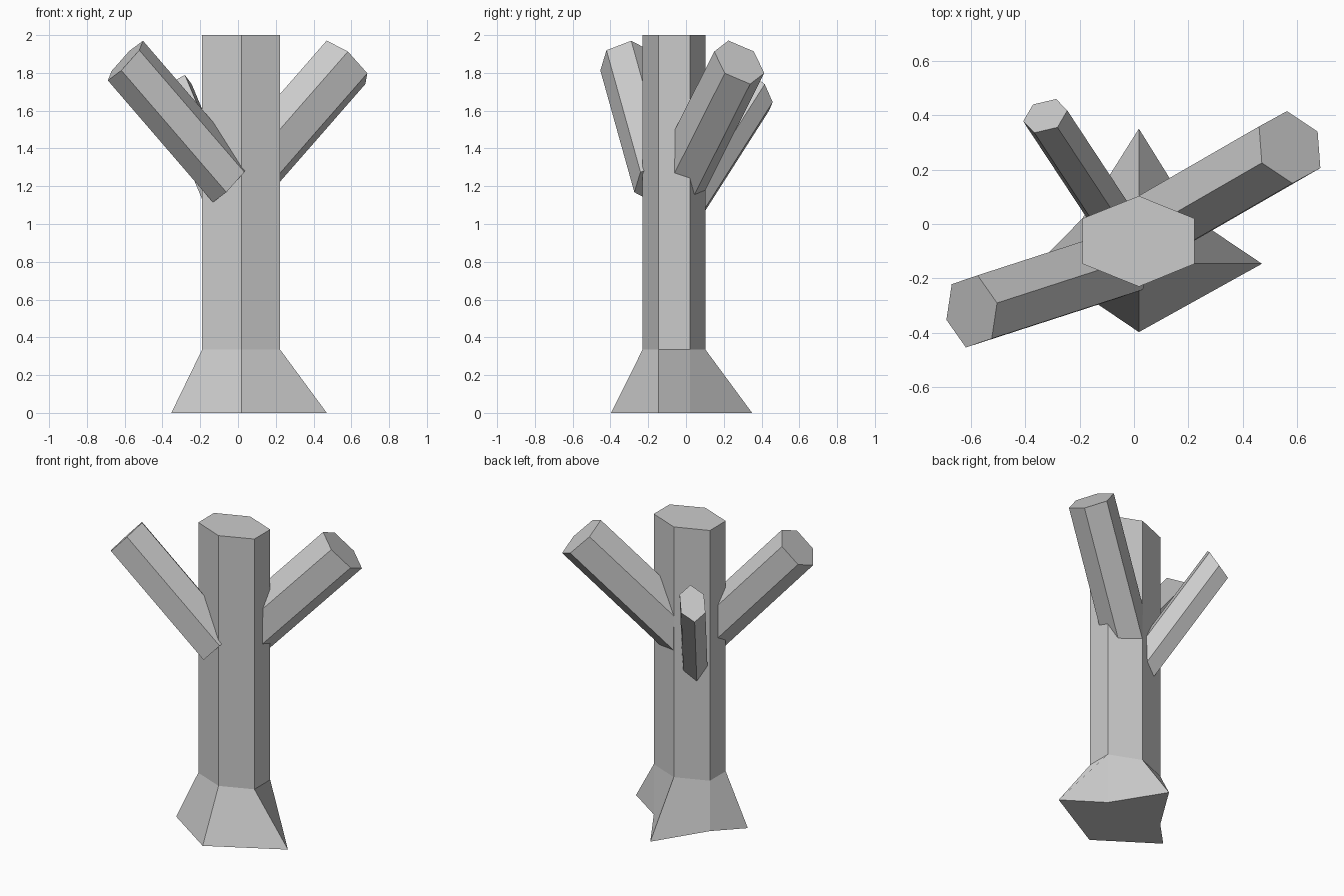
import bpy
from mathutils import Vector as V

if "Cube" in bpy.data.objects:
    bpy.data.objects.remove(bpy.data.objects["Cube"])


def loft(name, rings):
    """Skin a stack of equal-length rings and cap both ends."""
    n = len(rings[0])
    verts = [tuple(p) for r in rings for p in r]
    faces = [tuple(reversed(range(n)))]
    for k in range(len(rings) - 1):
        for i in range(n):
            a, b = k * n + i, k * n + (i + 1) % n
            faces.append((a, b, b + n, a + n))
    faces.append(tuple(range(len(verts) - n, len(verts))))
    me = bpy.data.meshes.new(name)
    me.from_pydata(verts, [], faces)
    me.update()
    ob = bpy.data.objects.new(name, me)
    bpy.context.collection.objects.link(ob)

    # outward normals
    import bmesh
    bm = bmesh.new()
    bm.from_mesh(me)
    bmesh.ops.recalc_face_normals(bm, faces=bm.faces)
    bm.to_mesh(me)
    bm.free()
    return ob


def branch(name, tip, travel, a, b, c):
    """Six-sided branch: three neighbouring rim offsets, mirrored through the axis."""
    rim = [V(a), V(b), V(c), -V(a), -V(b), -V(c)]
    loft(name, [[V(tip) + V(travel) + o for o in rim], [V(tip) + o for o in rim]])


# trunk with flared roots at the base
hexagon = [(0.018, 0.103), (-0.19, 0.02), (-0.19, -0.146),
           (0.018, -0.23), (0.223, -0.146), (0.223, 0.02)]
roots = [(0.018, 0.35), (-0.19, 0.02), (-0.353, -0.146),
         (0.018, -0.397), (0.47, -0.146), (0.223, 0.02)]
loft("trunk", [[(x, y, 0) for x, y in roots],
               [(x, y, 0.335) for x, y in hexagon],
               [(x, y, 2) for x, y in hexagon]])

# branches
branch("right_branch", (0.572, 0.282, 1.856), (-0.555, -0.32, -0.635),
       (0.1025, 0.0575, -0.115), (-0.01, 0.1325, -0.057), (-0.1125, 0.0765, 0.058))
branch("left_branch", (-0.596, -0.321, 1.865), (0.556, 0.18, -0.645),
       (0.093, 0.031, 0.105), (0.0735, -0.1, 0.055), (-0.0215, -0.1325, -0.052))
branch("back_branch", (-0.326, 0.397, 1.694), (0.28, -0.425, -0.667),
       (0.045, -0.042, 0.095), (0.081, 0.02, 0.046), (0.04, 0.062, -0.049))
